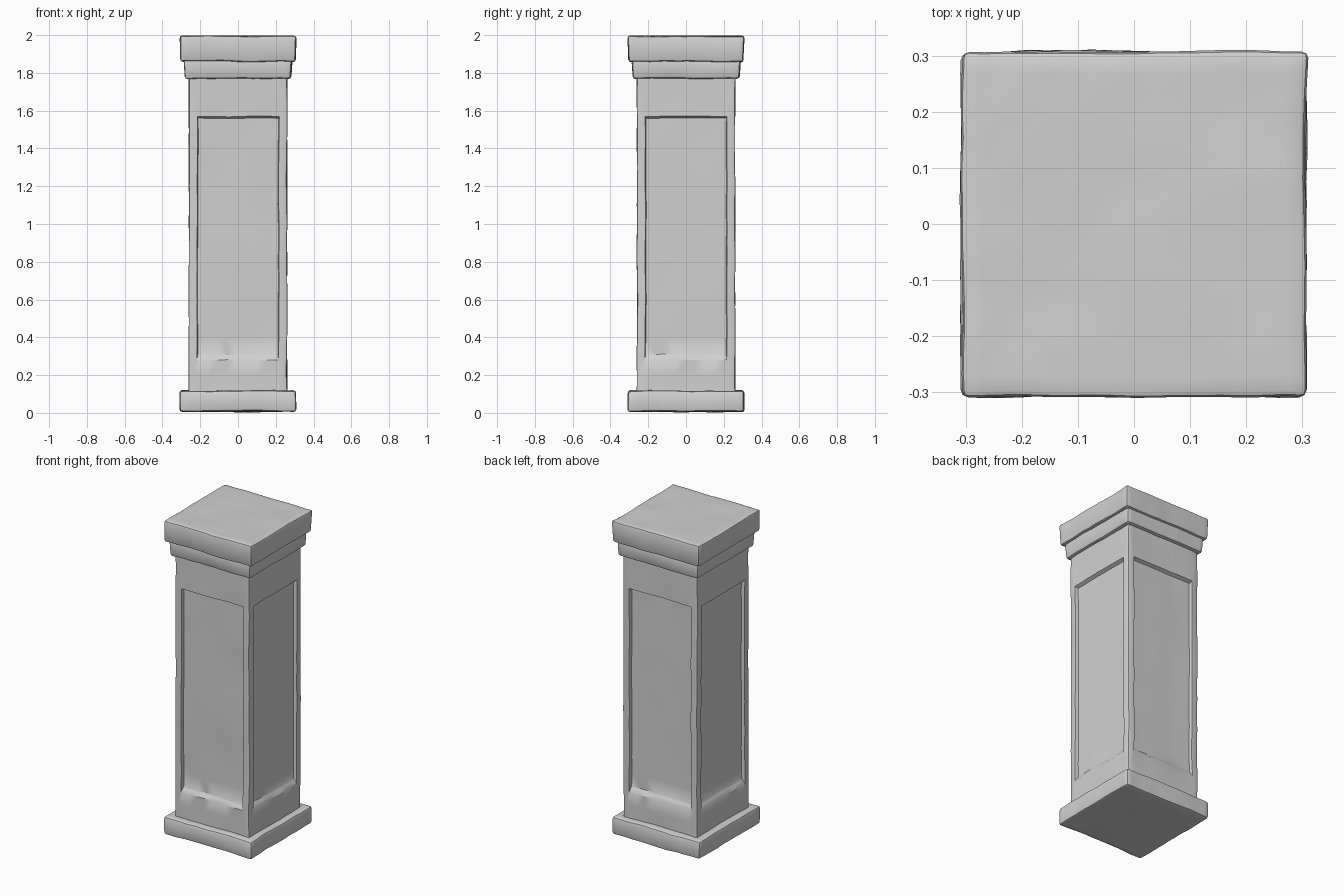
import bpy
import bmesh
from mathutils import Vector, noise

if "Cube" in bpy.data.objects:
    bpy.data.objects.remove(bpy.data.objects["Cube"])

GREY = (0.64, 0.64, 0.64, 1.0)
stone = bpy.data.materials.new("grey stone")
stone.use_nodes = True
stone.diffuse_color = GREY
bsdf = stone.node_tree.nodes["Principled BSDF"]
bsdf.inputs["Base Color"].default_value = GREY
bsdf.inputs["Roughness"].default_value = 0.9


def block(half, low, high):
    """A square block as a bmesh."""
    bm = bmesh.new()
    bmesh.ops.create_cube(bm, size=2)
    for v in bm.verts:
        v.co = Vector((v.co.x * half, v.co.y * half, high if v.co.z > 0 else low))
    return bm


def slice_up(bm, axis, start, stop, step):
    """Cut loops across the mesh so the worn surface has points to move."""
    normal = Vector((0, 0, 0))
    normal[axis] = 1
    for i in range(1, round((stop - start) / step)):
        geom = bm.verts[:] + bm.edges[:] + bm.faces[:]
        bmesh.ops.bisect_plane(bm, geom=geom, plane_co=normal * (start + i * step),
                               plane_no=normal, dist=0.0005)


def finish(bm, name, wear, seed):
    """Wear the stone unevenly, then make the object."""
    offset = Vector((seed * 7.3, seed * 3.1, seed * 5.7))
    for v in bm.verts:
        broad = noise.noise_vector(v.co * 5 + offset)
        fine = noise.noise_vector(v.co * 14 + offset)
        v.co += (broad + fine * 0.6) * wear
    bmesh.ops.recalc_face_normals(bm, faces=bm.faces[:])
    mesh = bpy.data.meshes.new(name)
    bm.to_mesh(mesh)
    bm.free()
    mesh.materials.append(stone)
    obj = bpy.data.objects.new(name, mesh)
    bpy.context.collection.objects.link(obj)
    bpy.ops.object.select_all(action='DESELECT')
    obj.select_set(True)
    bpy.context.view_layer.objects.active = obj
    bpy.ops.object.shade_smooth_by_angle(angle=0.6)


def slab(name, half, low, high, round_by, seed, foot=1.0):
    """A worn square slab with softened edges and an optional narrower foot."""
    bm = block(half, low, high)
    for v in bm.verts:
        if v.co.z < (low + high) / 2:
            v.co.x *= foot
            v.co.y *= foot
    bmesh.ops.bevel(bm, geom=bm.edges[:], offset=round_by, segments=2,
                    profile=0.5, affect='EDGES')
    for axis in (0, 1):
        slice_up(bm, axis, -half, half, half / 8)
    finish(bm, name, 0.005, seed)


# Shaft with softened corners
SHAFT = 0.26
bm = block(SHAFT, 0.1, 1.8)
corners = [e for e in bm.edges if abs(e.verts[0].co.z - e.verts[1].co.z) > 1]
bmesh.ops.bevel(bm, geom=corners, offset=0.008, segments=2, profile=0.5, affect='EDGES')

# Recessed panel on each side: opening, then sunken field with a sloping sill
sides = [f for f in bm.faces if f.calc_area() > 0.5]
bmesh.ops.inset_individual(bm, faces=sides, thickness=0.05)
for f in sides:
    for v in f.verts:
        v.co.z = 1.57 if v.co.z > 1 else 0.28
bmesh.ops.inset_individual(bm, faces=sides, thickness=0.006, depth=-0.02)
for f in sides:
    for v in f.verts:
        v.co.z = 1.56 if v.co.z > 1 else 0.31
for axis in (0, 1):
    slice_up(bm, axis, -SHAFT, SHAFT, SHAFT / 5)
slice_up(bm, 2, 0.1, 1.8, 0.1)
finish(bm, "panelled_shaft", 0.004, 1)

# Plinth, moulding and cap
slab("base_plinth", 0.308, 0.007, 0.118, 0.014, 2)
slab("neck_moulding", 0.288, 1.77, 1.87, 0.014, 3, foot=0.975)
slab("top_cap", 0.308, 1.86, 1.996, 0.012, 4, foot=0.985)
